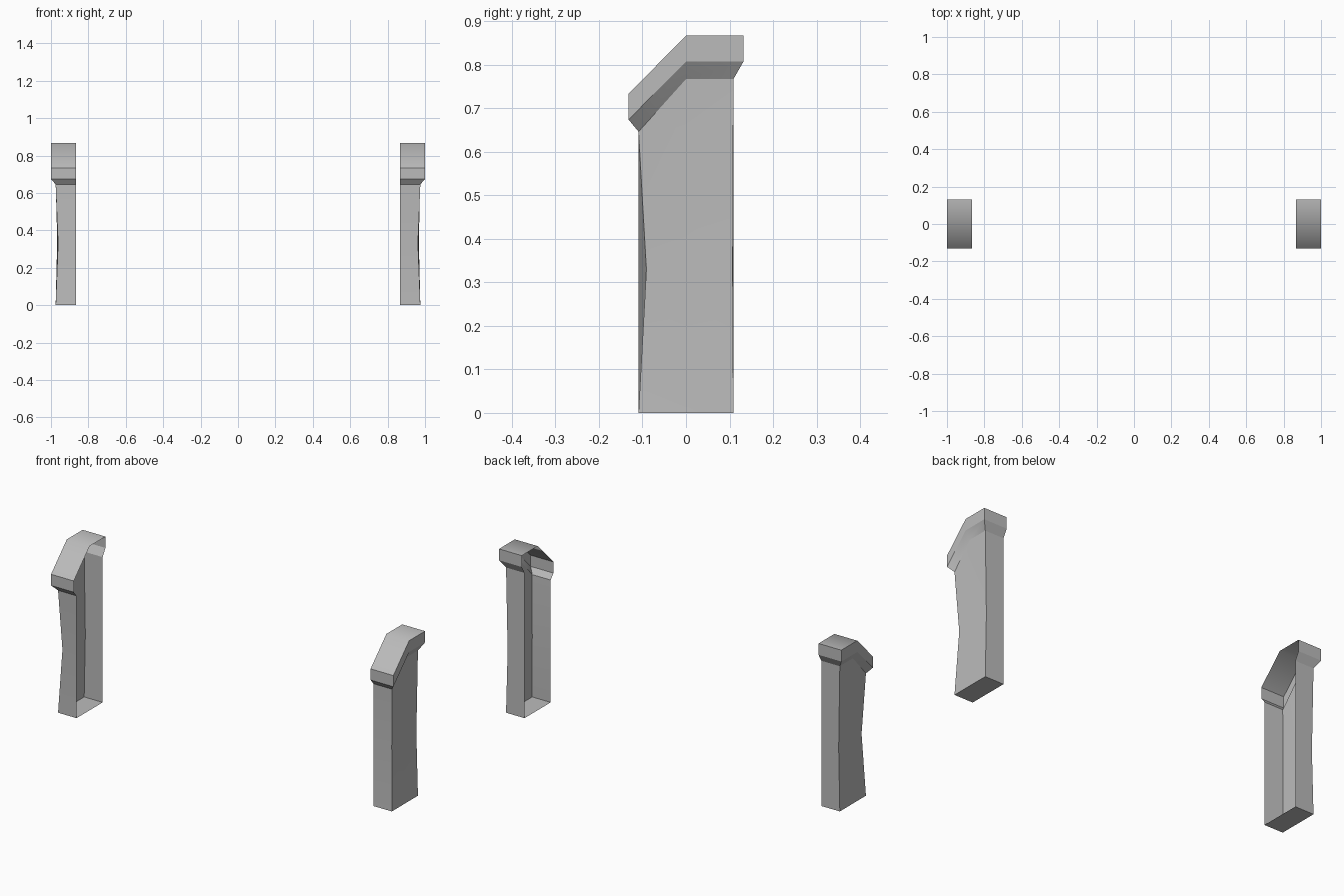
import bpy
import bmesh

cube = bpy.data.objects.get("Cube")
if cube:
    bpy.data.objects.remove(cube)

grey = bpy.data.materials.new("plain_grey")
grey.use_nodes = True
colour = (0.5, 0.5, 0.5, 1)
grey.diffuse_color = colour
grey.node_tree.nodes["Principled BSDF"].inputs["Base Color"].default_value = colour

INNER = 0.867   # open side of each shell


def ring(bm, side, outer, depth, heights, pinch=(0, 0, 0)):
    """Open U of points: inner front, outer front, outer middle, outer back, inner back."""
    zf, zm, zb = heights
    dx_front, dx_back, dy = pinch
    points = [(INNER, -depth, zf),
              (outer - dx_front, -depth + dy, zf),
              (outer - (dx_front + dx_back) / 2, 0, zm),
              (outer - dx_back, depth - dy / 10, zb),
              (INNER, depth, zb)]
    return [bm.verts.new((side * x, y, z)) for x, y, z in points]


def build_post(name, side):
    bm = bmesh.new()

    def face(verts):
        bm.faces.new(verts if side > 0 else verts[::-1]).smooth = True

    # Waisted post, flared collar and sloped cap
    rings = [
        ring(bm, side, 0.975, 0.109, (0, 0, 0)),
        ring(bm, side, 0.975, 0.109, (0.33, 0.33, 0.33), (0.013, 0.008, 0.018)),
        ring(bm, side, 0.975, 0.109, (0.646, 0.767, 0.767)),
        ring(bm, side, 1.0, 0.132, (0.674, 0.807, 0.807)),
        ring(bm, side, 1.0, 0.132, (0.733, 0.867, 0.867)),
    ]
    for low, high in zip(rings, rings[1:]):
        for i in range(4):
            face([low[i], low[i + 1], high[i + 1], high[i]])

    # Floor, and the roof that bends at the middle
    face(rings[0][::-1])
    top = rings[-1]
    ridge = bm.verts.new((side * INNER, 0, 0.867))
    face([top[0], top[1], top[2], ridge])
    face([ridge, top[2], top[3], top[4]])

    # Soft shading only across the waist, the roof bend and the flat sides
    bm.edges.ensure_lookup_table()
    waist = set(rings[1])
    middle = {r[2] for r in rings} | {ridge}
    for edge in bm.edges:
        ends = set(edge.verts)
        edge.smooth = ends <= waist or ends <= middle

    mesh = bpy.data.meshes.new(name)
    bm.to_mesh(mesh)
    bm.free()
    mesh.materials.append(grey)
    bpy.context.collection.objects.link(bpy.data.objects.new(name, mesh))


for name, side in (("left_post", 1), ("right_post", -1)):
    build_post(name, side)
